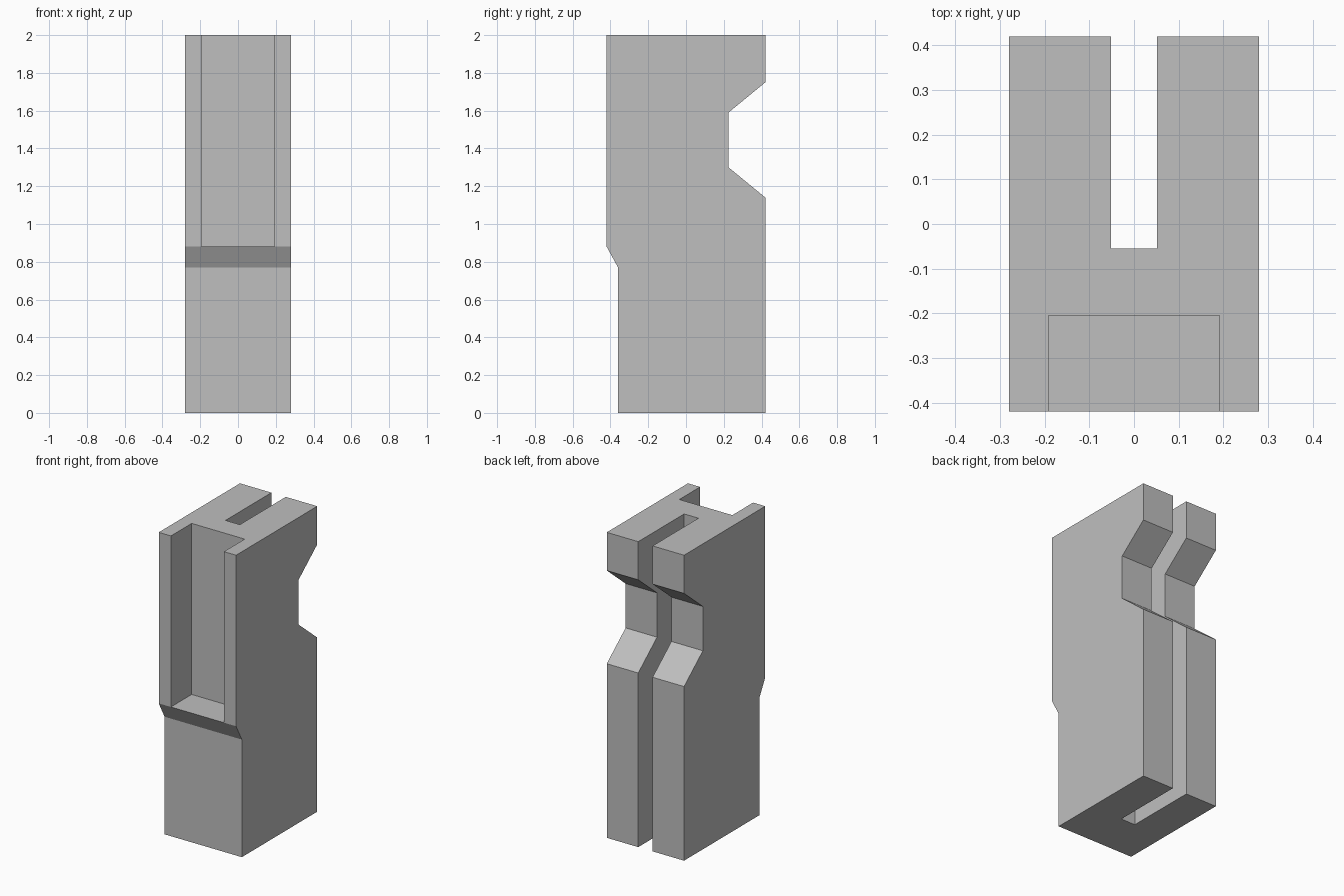
import bpy
import bmesh
from mathutils import Vector

default_cube = bpy.data.objects.get("Cube")
if default_cube:
    bpy.data.objects.remove(default_cube, do_unlink=True)

WIDTH, DEPTH, HEIGHT = 0.56, 0.84, 2.0
BACK, FRONT = DEPTH / 2, -DEPTH / 2
POCKET_FLOOR = 0.88

grey = bpy.data.materials.new("plain grey")
grey.use_nodes = True
colour = (0.52, 0.52, 0.52, 1)
grey.diffuse_color = colour
grey.node_tree.nodes["Principled BSDF"].inputs["Base Color"].default_value = colour


def add_object(name, bm):
    bmesh.ops.recalc_face_normals(bm, faces=bm.faces)
    mesh = bpy.data.meshes.new(name)
    bm.to_mesh(mesh)
    bm.free()
    mesh.materials.append(grey)
    obj = bpy.data.objects.new(name, mesh)
    bpy.context.collection.objects.link(obj)
    return obj


def side_extrusion(name, profile, width):
    """Extrude a (y, z) outline across x, centred on x = 0."""
    bm = bmesh.new()
    face = bm.faces.new([bm.verts.new((-width / 2, y, z)) for y, z in profile])
    grown = bmesh.ops.extrude_face_region(bm, geom=[face])["geom"]
    verts = [v for v in grown if isinstance(v, bmesh.types.BMVert)]
    bmesh.ops.translate(bm, verts=verts, vec=Vector((width, 0, 0)))
    return add_object(name, bm)


def cut_box(target, name, width, y0, y1, z0, z1):
    """Cut a centred box out of the target and discard the cutter."""
    cutter = side_extrusion(name, [(y0, z0), (y1, z0), (y1, z1), (y0, z1)], width)
    cutter.hide_render = True
    cut = target.modifiers.new(name, "BOOLEAN")
    cut.operation, cut.solver, cut.object = "DIFFERENCE", "EXACT", cutter
    bpy.context.view_layer.objects.active = target
    bpy.ops.object.modifier_apply(modifier=cut.name)
    bpy.data.objects.remove(cutter, do_unlink=True)


# Block with a stepped front and a notched back
body = side_extrusion("block_body", [
    (-0.36, 0), (BACK, 0),
    (BACK, 1.14), (0.225, 1.3), (0.225, 1.59), (BACK, 1.75),
    (BACK, HEIGHT), (FRONT, HEIGHT),
    (FRONT, POCKET_FLOOR), (-0.36, 0.77),
], WIDTH)

# Full-height slot in the back
cut_box(body, "back_slot", 0.104, -0.055, BACK + 0.1, -0.1, HEIGHT + 0.1)

# Open-topped pocket in the front
cut_box(body, "front_pocket", 0.384, FRONT - 0.1, -0.205, POCKET_FLOOR, HEIGHT + 0.1)
